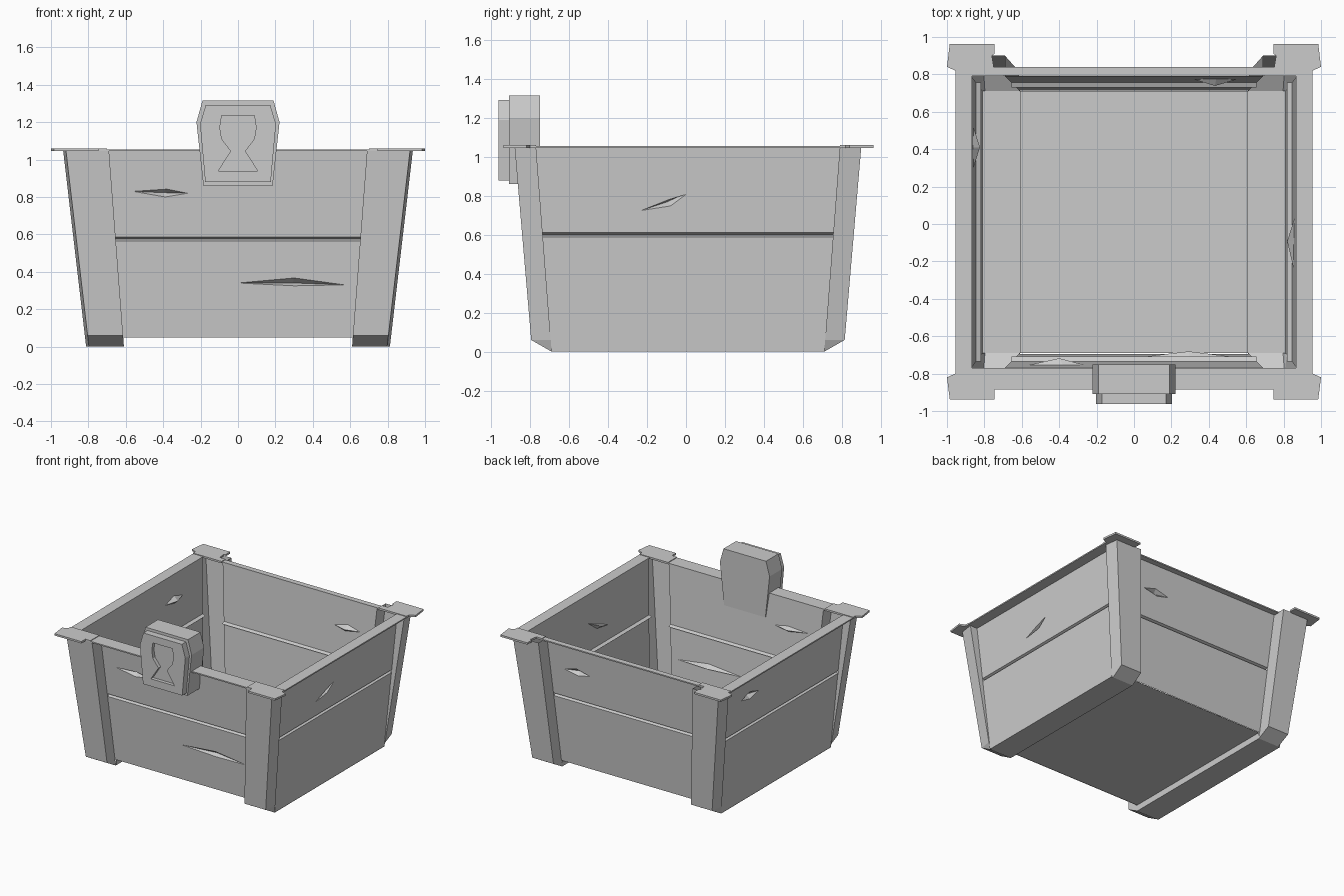
import bpy, bmesh
from mathutils import Vector

if "Cube" in bpy.data.objects:
    bpy.data.objects.remove(bpy.data.objects["Cube"])

YC = 0.01      # the tub sits slightly behind the lock
TOP = 1.05


def taper(bottom, top, z):
    return bottom + (top - bottom) * z / TOP


def finish(name, bm, shell=False):
    bmesh.ops.remove_doubles(bm, verts=bm.verts, dist=0.0002)
    bm.normal_update()
    if shell:   # thin sheets face away from the middle of the tub
        for f in bm.faces:
            if f.normal.dot(f.calc_center_median() - Vector((0, 0, 0.55))) < 0:
                f.normal_flip()
    else:
        bmesh.ops.recalc_face_normals(bm, faces=bm.faces)
    me = bpy.data.meshes.new(name)
    bm.to_mesh(me)
    bm.free()
    ob = bpy.data.objects.new(name, me)
    bpy.context.collection.objects.link(ob)
    return ob


def face(bm, pts):
    bm.faces.new([bm.verts.new(p) for p in pts])


def prism(name, pts, a, b, place):
    """Extrude a 2D outline from depth a to depth b."""
    bm = bmesh.new()
    n = len(pts)
    lo = [bm.verts.new(place(u, v, a)) for u, v in pts]
    hi = [bm.verts.new(place(u, v, b)) for u, v in pts]
    bm.faces.new(lo)
    bm.faces.new(hi)
    for i in range(n):
        j = (i + 1) % n
        bm.faces.new((lo[i], lo[j], hi[j], hi[i]))
    return finish(name, bm)


def board(bm, z0, z1, half, put, dent=None):
    """Flat tapered board, optionally with a diamond-shaped chip pressed in."""
    c = [put(-half(z0), z0, 0), put(half(z0), z0, 0),
         put(half(z1), z1, 0), put(-half(z1), z1, 0)]
    if not dent:
        face(bm, c)
        return
    d = [put(u, z, 0) for u, z in dent]          # left, bottom, right, top
    mid = put(sum(p[0] for p in dent) / 4, sum(p[1] for p in dent) / 4, 0.035)
    for i in range(4):
        j = (i + 1) % 4
        face(bm, (c[i], c[j], d[j]))
        face(bm, (c[i], d[j], d[i]))
        face(bm, (d[i], d[j], mid))


def wall(name, z0, groove, half, put, upper, lower=None):
    bm = bmesh.new()
    lo, hi = groove - 0.011, groove + 0.011
    board(bm, z0, lo, half, put, lower)
    board(bm, hi, TOP, half, put, upper)
    for z in (lo, hi):                            # V groove between boards
        face(bm, [put(-half(z), z, 0), put(half(z), z, 0),
                  put(half(groove), groove, 0.025), put(-half(groove), groove, 0.025)])
    finish(name, bm, shell=True)


def x_wall(s):
    return lambda u, z, d: (u, YC + s * (taper(.70, .78, z) - d), z)


def y_wall(s):
    return lambda u, z, d: (s * (taper(.81, .87, z) - d), YC + u, z)


def half_x(z):
    return taper(.61, .69, z)


def half_y(z):
    return taper(.70, .78, z)


# Four walls, each of two boards
wall("front_wall", .05, .575, half_x, x_wall(-1),
     [(-.56, .83), (-.39, .80), (-.27, .82), (-.38, .842)],
     [(0, .34), (.30, .325), (.57, .33), (.30, .367)])
wall("back_wall", .05, .59, half_x, x_wall(1),
     [(.32, .83), (.42, .805), (.55, .83), (.44, .86)])
wall("right_wall", 0, .60, half_y, y_wall(1),
     [(-.24, .725), (-.09, .748), (.02, .83), (-.10, .78)])
wall("left_wall", 0, .60, half_y, y_wall(-1),
     [(.29, .85), (.40, .825), (.51, .85), (.40, .885)])

# Hollow corner posts with a sloped foot
for sx, nx in ((1, "right"), (-1, "left")):
    for sy, ny in ((-1, "front"), (1, "back")):
        bm = bmesh.new()
        rows = []
        for z, yf in ((0, .70), (.06, .805), (TOP, .89)):
            xo, yp = taper(.812, .935, z), half_y(z)
            sec = [(half_x(z), yp), (half_x(z), yf), (xo - .015, yf),
                   (xo, yp), (taper(.81, .87, z), yp)]
            rows.append([(sx * x, YC + sy * y, z) for x, y in sec])
        for a, b in zip(rows, rows[1:]):
            for i in range(4):
                q = [a[i], a[i + 1], b[i + 1], b[i]]
                face(bm, [p for k, p in enumerate(q) if p not in q[:k]])
        finish(f"{ny}_{nx}_post", bm, shell=True)

# Raised floor with a runner strip along each side
bm = bmesh.new()
section = [(-.812, 0), (-.61, 0), (-.61, .05), (.61, .05), (.61, 0), (.812, 0)]
for (x0, z0), (x1, z1) in zip(section, section[1:]):
    y0, y1 = YC - .70, YC + .70
    face(bm, [(x0, y0, z0), (x1, y0, z1), (x1, y1, z1), (x0, y1, z0)])
finish("floor_and_runners", bm, shell=True)


# Rim: four rails and four corner caps
def flat(u, v, d):
    return (u, v, d)


def rect(x0, x1, y0, y1):
    return [(x0, y0), (x1, y0), (x1, y1), (x0, y1)]


prism("front_rail", rect(-.70, .70, -.885, -.77), 1.045, 1.055, flat)
prism("back_rail", rect(-.70, .70, .795, .84), 1.045, 1.055, flat)
front_cap = [(.745, -.937), (.985, -.937), (1, -.82), (.955, -.80), (.955, -.77),
             (.865, -.77), (.70, -.77), (.70, -.885), (.745, -.885)]
back_cap = [(.745, .963), (.985, .963), (1, .84), (.955, .82), (.955, .79),
            (.865, .79), (.70, .79), (.70, .84), (.75, .84), (.76, .90), (.745, .91)]
for s, n in ((1, "right"), (-1, "left")):
    for label, pts in (("front", front_cap), ("back", back_cap)):
        prism(f"{label}_{n}_cap", [(s * x, y) for x, y in pts], 1.045, 1.06, flat)
    prism(f"{n}_rail", rect(s * .865, s * .955, -.77, .79), 1.045, 1.055, flat)


# Lock: body, face plate, keyhole recess
def facing(u, v, d):
    return (u, d, v)


def mirrored(half):
    return half + [(-x, z) for x, z in reversed(half)]


prism("lock_body", mirrored([(.185, .86), (.222, 1.20), (.19, 1.315)]),
      -.91, -.75, facing)
plate = prism("lock_plate", mirrored([(.175, .88), (.203, 1.19), (.172, 1.293)]),
              -.963, -.91, facing)
key = prism("keyhole_cutter",
            mirrored([(.105, .94), (.037, 1.045), (.087, 1.11), (.097, 1.17), (.087, 1.235)]),
            -1.0, -.935, facing)
cut = plate.modifiers.new("keyhole", 'BOOLEAN')
cut.operation, cut.solver, cut.object = 'DIFFERENCE', 'EXACT', key
bpy.context.view_layer.objects.active = plate
bpy.ops.object.modifier_apply(modifier=cut.name)
bpy.data.objects.remove(key)
